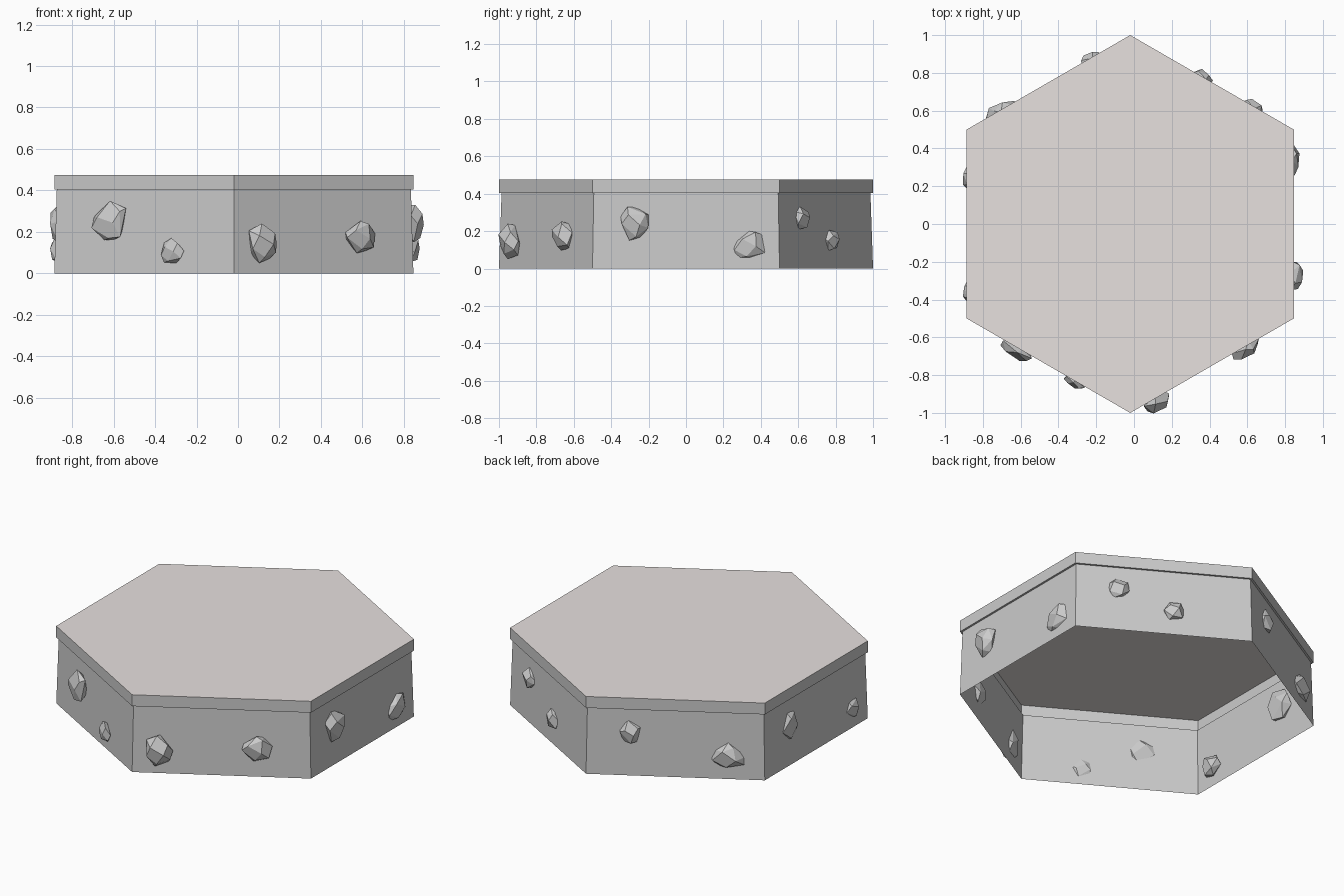
import bpy, bmesh, math, random
from mathutils import Vector

if "Cube" in bpy.data.objects:
    bpy.data.objects.remove(bpy.data.objects["Cube"])

CX = -0.02          # hexagon centre in x
APOTHEM = 0.861

# Ground-coloured material for the top face
top_mat = bpy.data.materials.new("pale_ground")
top_mat.diffuse_color = (0.8, 0.75, 0.735, 1)
top_mat.use_nodes = True
top_mat.node_tree.nodes["Principled BSDF"].inputs["Base Color"].default_value = top_mat.diffuse_color
side_mat = bpy.data.materials.new("plain_grey")
side_mat.diffuse_color = (0.8, 0.8, 0.8, 1)
side_mat.use_nodes = True
side_mat.node_tree.nodes["Principled BSDF"].inputs["Base Color"].default_value = side_mat.diffuse_color


def finish(bm, name, mats=()):
    me = bpy.data.meshes.new(name)
    bm.to_mesh(me)
    bm.free()
    for m in mats:
        me.materials.append(m)
    ob = bpy.data.objects.new(name, me)
    bpy.context.collection.objects.link(ob)
    return ob


# Hexagonal tile: open below, flared wall, small ledge under the rim
bm = bmesh.new()
rings = []
for r, z in [(1.0, 0.0), (0.986, 0.405), (1.0, 0.405), (1.0, 0.475)]:
    rings.append([bm.verts.new((CX + r * math.cos(a), r * math.sin(a), z))
                  for a in (math.radians(30 + 60 * i) for i in range(6))])
for lo, hi in zip(rings, rings[1:]):
    for i in range(6):
        j = (i + 1) % 6
        bm.faces.new((lo[i], lo[j], hi[j], hi[i])).material_index = 1
bm.faces.new(rings[-1])
finish(bm, "hex_tile", (top_mat, side_mat))


# Faceted stone: hull of jittered points fitted to a box and set in a wall
def stone(name, angle, s, z, width, height, out, depth, seed):
    rnd = random.Random(seed)
    n = 15
    pts = []
    for i in range(n):
        c = 1 - 2 * (i + 0.5) / n
        a = i * 2.39996 + rnd.uniform(-0.35, 0.35)
        q = math.sqrt(1 - c * c)
        pts.append(Vector((c, q * math.cos(a), q * math.sin(a))) * rnd.uniform(0.88, 1.08))
    lo = [min(p[k] for p in pts) for k in range(3)]
    hi = [max(p[k] for p in pts) for k in range(3)]
    size = (depth, width, height)
    ang = math.radians(angle)
    nrm = Vector((math.cos(ang), math.sin(ang), 0))
    tan = Vector((-math.sin(ang), math.cos(ang), 0))
    centre = Vector((CX, 0, z)) + nrm * (APOTHEM + out - depth / 2) + tan * s
    bm = bmesh.new()
    for p in pts:
        d, w, h = (((p[k] - lo[k]) / (hi[k] - lo[k]) - 0.5) * size[k] for k in range(3))
        bm.verts.new(centre + nrm * d + tan * w + Vector((0, 0, h)))
    res = bmesh.ops.convex_hull(bm, input=bm.verts)
    junk = [v for v in res["geom_interior"] if isinstance(v, bmesh.types.BMVert)]
    bmesh.ops.delete(bm, geom=junk, context='VERTS')
    bmesh.ops.dissolve_limit(bm, angle_limit=math.radians(14), verts=bm.verts, edges=bm.edges)
    bmesh.ops.recalc_face_normals(bm, faces=bm.faces)
    finish(bm, name)


# wall angle, offset along wall, height, width, tallness, protrusion, depth
stones = [
    (0, -0.275, 0.24, 0.15, 0.18, 0.055, 0.10),
    (0, 0.34, 0.125, 0.18, 0.15, 0.035, 0.09),
    (60, -0.25, 0.27, 0.12, 0.12, 0.035, 0.08),
    (60, 0.06, 0.15, 0.12, 0.11, 0.04, 0.08),
    (120, -0.25, 0.27, 0.12, 0.13, 0.035, 0.09),
    (120, 0.30, 0.145, 0.20, 0.15, 0.045, 0.11),
    (180, -0.24, 0.24, 0.16, 0.18, 0.025, 0.09),
    (180, 0.36, 0.11, 0.13, 0.12, 0.025, 0.08),
    (240, -0.185, 0.255, 0.18, 0.19, 0.06, 0.08),
    (240, 0.165, 0.11, 0.12, 0.12, 0.04, 0.055),
    (300, -0.345, 0.145, 0.15, 0.19, 0.075, 0.10),
    (300, 0.20, 0.175, 0.17, 0.155, 0.06, 0.09),
]
for i, st in enumerate(stones):
    stone(f"stone_{i + 1}", *st, seed=i + 3)
